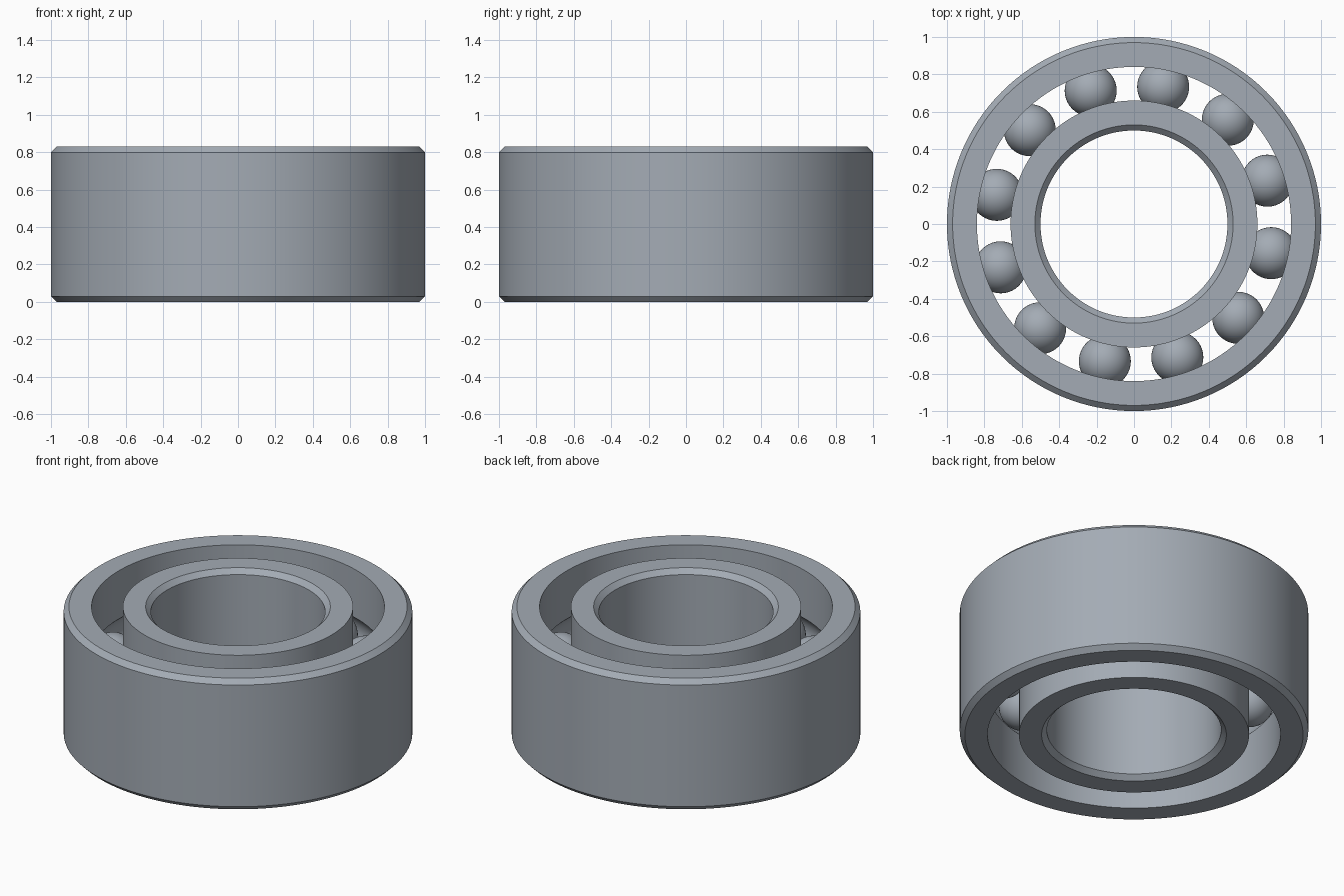
import bpy, bmesh, math

cube = bpy.data.objects.get("Cube")
if cube:
    bpy.data.objects.remove(cube, do_unlink=True)

HEIGHT = 0.83
MID = HEIGHT / 2
CHAMFER = 0.03
PITCH = 0.75        # radius of the circle of ball centres
BALL = 0.139
GROOVE = 0.142
SEGMENTS = 128

steel = bpy.data.materials.new("steel grey")
steel.use_nodes = True
colour = (0.37, 0.41, 0.46, 1)
steel.diffuse_color = colour
steel.node_tree.nodes["Principled BSDF"].inputs["Base Color"].default_value = colour


def finish(name, bm, smooth_angle):
    bmesh.ops.recalc_face_normals(bm, faces=bm.faces)
    mesh = bpy.data.meshes.new(name)
    bm.to_mesh(mesh)
    bm.free()
    mesh.materials.append(steel)
    obj = bpy.data.objects.new(name, mesh)
    bpy.context.collection.objects.link(obj)
    bpy.ops.object.select_all(action='DESELECT')
    obj.select_set(True)
    bpy.context.view_layer.objects.active = obj
    bpy.ops.object.shade_smooth_by_angle(angle=math.radians(smooth_angle))
    return obj


def race_ring(name, plain_radius, race_radius):
    """Ring with chamfers on the plain wall and a ball groove in the other."""
    side = 1 if race_radius > plain_radius else -1
    face_radius = plain_radius + side * CHAMFER
    profile = [(race_radius, 0), (face_radius, 0), (plain_radius, CHAMFER),
               (plain_radius, HEIGHT - CHAMFER), (face_radius, HEIGHT),
               (race_radius, HEIGHT)]
    # circular groove, traced from its top edge to its bottom edge
    away = 1 if race_radius > PITCH else -1
    half = math.acos(abs(race_radius - PITCH) / GROOVE)
    steps = 12
    for i in range(steps + 1):
        a = half - 2 * half * i / steps
        profile.append((PITCH + away * GROOVE * math.cos(a),
                        MID + GROOVE * math.sin(a)))
    # revolve the closed profile
    bm = bmesh.new()
    verts = [bm.verts.new((r, 0, z)) for r, z in profile]
    edges = [bm.edges.new((v, verts[i - 1])) for i, v in enumerate(verts)]
    bmesh.ops.spin(bm, geom=verts + edges, cent=(0, 0, 0), axis=(0, 0, 1),
                   angle=2 * math.pi, steps=SEGMENTS, use_merge=True)
    bmesh.ops.remove_doubles(bm, verts=bm.verts, dist=1e-5)
    return finish(name, bm, 25)


# Rings
race_ring("outer_ring", 1.0, 0.84)
race_ring("inner_ring", 0.5, 0.66)

# Balls
COUNT = 12
for i in range(COUNT):
    angle = math.radians(18) + 2 * math.pi * i / COUNT
    bm = bmesh.new()
    bmesh.ops.create_uvsphere(bm, u_segments=40, v_segments=24, radius=BALL)
    ball = finish(f"ball_{i + 1}", bm, 60)
    ball.location = (PITCH * math.cos(angle), PITCH * math.sin(angle), MID)
